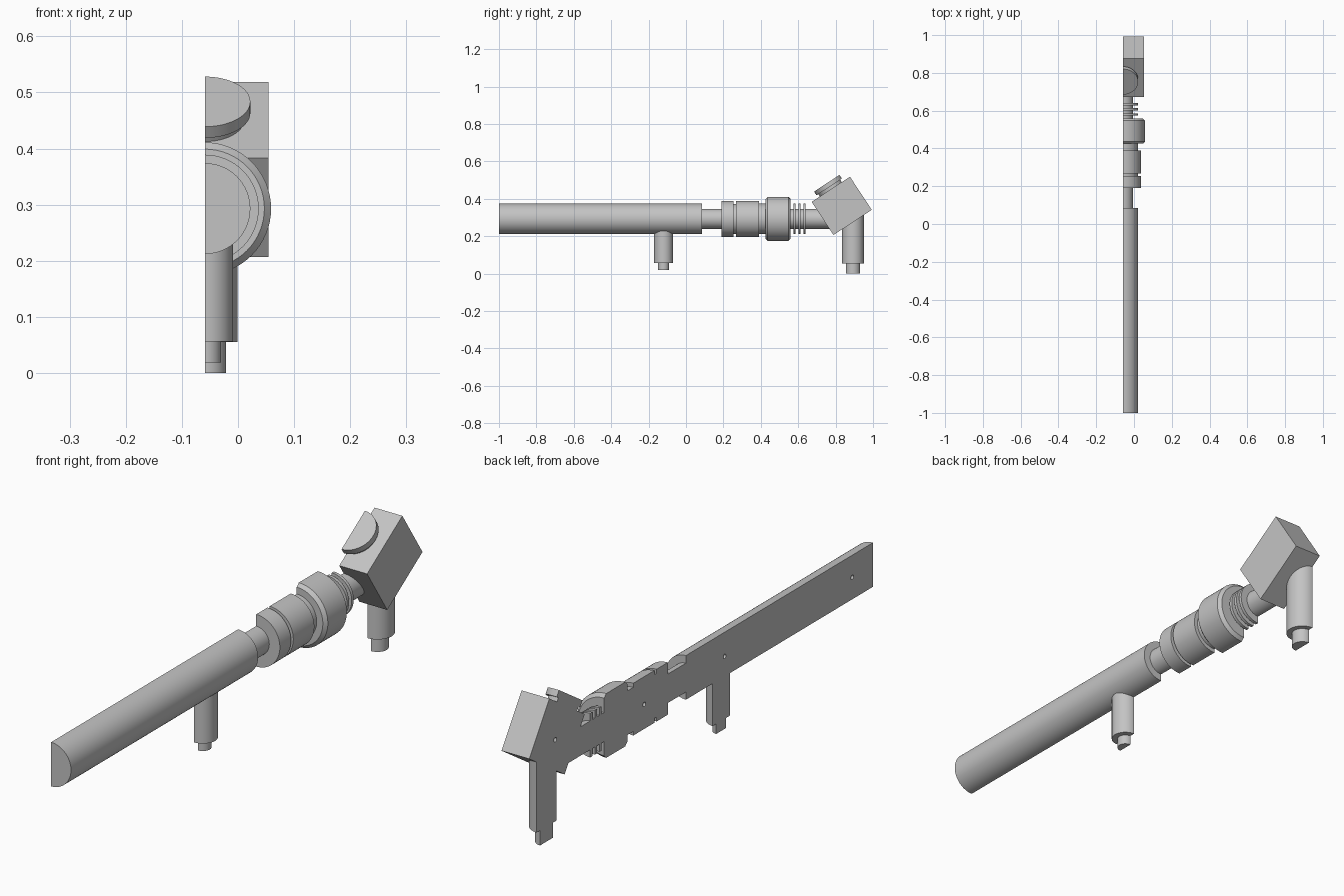
import bpy
import bmesh
from math import pi, radians
from mathutils import Matrix, Vector

if "Cube" in bpy.data.objects:
    bpy.data.objects.remove(bpy.data.objects["Cube"])

CUT_X = -0.059          # flat section plane shared by all parts
AXIS_Z = 0.293          # height of the long barrel axis
TILT = radians(33.4)    # tilt of the head block

grey = bpy.data.materials.new("plain grey")
grey.use_nodes = True
grey.diffuse_color = (0.55, 0.55, 0.55, 1)
grey.node_tree.nodes["Principled BSDF"].inputs["Base Color"].default_value = (0.55, 0.55, 0.55, 1)


def finish(name, bm, location, tilt):
    """Place a bmesh on the section plane and turn it into an object."""
    bmesh.ops.recalc_face_normals(bm, faces=bm.faces)
    bm.transform(Matrix.Translation(location) @ Matrix.Rotation(tilt, 4, 'X'))
    mesh = bpy.data.meshes.new(name)
    bm.to_mesh(mesh)
    bm.free()
    mesh.materials.append(grey)
    obj = bpy.data.objects.new(name, mesh)
    bpy.context.collection.objects.link(obj)
    return obj


def activate(obj):
    bpy.ops.object.select_all(action='DESELECT')
    obj.select_set(True)
    bpy.context.view_layer.objects.active = obj


def half_turned(name, sections, y, z, tilt=0.0):
    """Half of a turned solid; sections are (start, end, radius) or with a chamfer."""
    profile = [(sections[0][0], 0)]
    for start, end, radius, *chamfer in sections:
        if chamfer:
            c = chamfer[0]
            profile += [(start, radius - c), (start + c, radius),
                        (end - c, radius), (end, radius - c)]
        else:
            profile += [(start, radius), (end, radius)]
    profile.append((sections[-1][1], 0))
    bm = bmesh.new()
    verts = [bm.verts.new((0, -r, h)) for h, r in profile]
    edges = [bm.edges.new(pair) for pair in zip(verts, verts[1:])]
    bmesh.ops.spin(bm, geom=verts + edges, cent=(0, 0, 0), axis=(0, 0, 1),
                   angle=pi, steps=32)
    bmesh.ops.remove_doubles(bm, verts=bm.verts, dist=1e-5)
    bmesh.ops.contextual_create(bm, geom=[e for e in bm.edges if e.is_boundary])
    obj = finish(name, bm, (CUT_X, y, z), tilt)
    activate(obj)
    bpy.ops.object.shade_smooth_by_angle(angle=radians(30))
    return obj


def drill(obj, y, z):
    """Small blind pin hole in the flat section face."""
    bm = bmesh.new()
    bmesh.ops.create_cone(bm, cap_ends=True, segments=16, radius1=0.008,
                          radius2=0.008, depth=0.06)
    bm.transform(Matrix.Rotation(pi / 2, 4, 'Y'))
    cutter = finish("pin_hole_cutter", bm, (CUT_X, y, z), 0)
    cutter.hide_render = True
    mod = obj.modifiers.new("pin hole", 'BOOLEAN')
    mod.operation = 'DIFFERENCE'
    mod.solver = 'EXACT'
    mod.object = cutter
    activate(obj)
    bpy.ops.object.modifier_apply(modifier=mod.name)
    bpy.data.objects.remove(cutter)


# Long barrel with neck, grip rings, collar and thin fins
NECK = 0.053
barrel_sections = [
    (-1.0, 0.085, 0.081), (0.085, 0.19, NECK), (0.19, 0.255, 0.096),
    (0.255, 0.268, 0.08), (0.268, 0.39, 0.096), (0.39, 0.425, 0.081),
    (0.425, 0.559, 0.118, 0.012)]
end = 0.559
for i in range(3):
    start = 0.574 + 0.027 * i
    barrel_sections += [(end, start, NECK), (start, start + 0.012, 0.081)]
    end = start + 0.012
barrel_sections.append((end, 0.79, NECK))
barrel = half_turned("barrel", barrel_sections, 0, AXIS_Z, -pi / 2)

# Tilted head block
bm = bmesh.new()
bmesh.ops.create_cube(bm, size=1)
bm.transform(Matrix.Diagonal((0.113, 0.245, 0.212, 1)))
bm.transform(Matrix.Translation((0.0565, 0, 0)))
head = finish("head_block", bm, (CUT_X, 0.8325, 0.3625), TILT)

# Round cap on a short stem, on the upper face of the block
top = Vector((CUT_X, 0.8325, 0.3625)) + Matrix.Rotation(TILT, 3, 'X') @ Vector((0, 0, 0.106))
half_turned("head_cap", [(-0.01, 0.015, 0.07), (0.015, 0.039, 0.081)], top.y, top.z, TILT)

# Supporting legs with narrow feet
half_turned("front_leg", [(0.019, 0.056, 0.029), (0.056, 0.25, 0.05)], -0.12, 0)
half_turned("rear_leg", [(0, 0.055, 0.038), (0.055, 0.325, 0.058)], 0.893, 0)

# Alignment pin holes in the section face
for y, z in [(-0.88, AXIS_Z), (-0.14, 0.285), (0.326, 0.287)]:
    drill(barrel, y, z)
drill(head, 0.843, 0.355)
